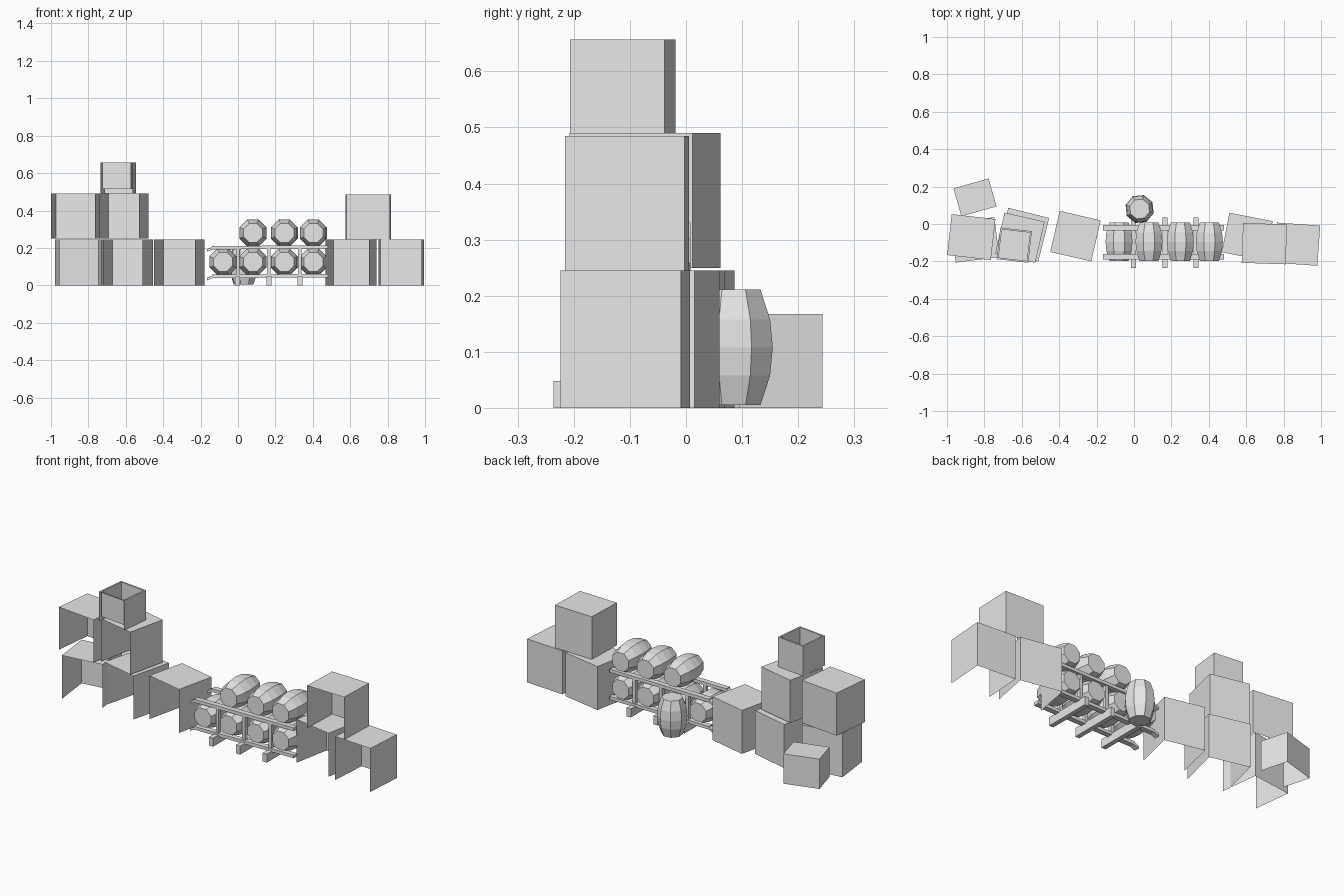
import bpy, bmesh, math
from mathutils import Matrix, Vector

if "Cube" in bpy.data.objects:
    bpy.data.objects.remove(bpy.data.objects["Cube"], do_unlink=True)

grey = bpy.data.materials.new("plain_grey")
grey.use_nodes = True
grey.diffuse_color = (0.8, 0.8, 0.8, 1)
grey.node_tree.nodes["Principled BSDF"].inputs["Base Color"].default_value = (0.8, 0.8, 0.8, 1)


def finish(bm, name, matrix=Matrix()):
    mesh = bpy.data.meshes.new(name)
    bm.to_mesh(mesh)
    bm.free()
    mesh.materials.append(grey)
    obj = bpy.data.objects.new(name, mesh)
    obj.matrix_world = matrix
    bpy.context.collection.objects.link(obj)
    return obj


def add_box(bm, centre, size):
    m = Matrix.Translation(centre) @ Matrix.Diagonal((*size, 1))
    return bmesh.ops.create_cube(bm, size=1, matrix=m)["verts"]


def crate(name, x, y, z, size, turn, wall=0):
    """Crate shell without front and bottom; a wall thickness opens the top and adds a liner."""
    bm = bmesh.new()
    add_box(bm, (0, 0, size[2] / 2), size)
    bm.normal_update()
    open_faces = [f for f in bm.faces if f.normal.y < -0.5 or f.normal.z < -0.5]
    if wall:
        top = max(bm.faces, key=lambda f: f.normal.z)
        bmesh.ops.inset_individual(bm, faces=[top], thickness=wall)
        floor = bmesh.ops.extrude_discrete_faces(bm, faces=[top])["faces"][0]
        bmesh.ops.translate(bm, verts=floor.verts, vec=(0, 0, 0.025 - size[2]))
    bmesh.ops.delete(bm, geom=open_faces, context="FACES")
    place = Matrix.Translation((x, y, z)) @ Matrix.Rotation(math.radians(turn), 4, "Z")
    finish(bm, name, place)


def barrel(name, place):
    """Eight-sided barrel along its local z, centred."""
    bm = bmesh.new()
    rings = []
    for z, r in [(-0.103, 0.055), (-0.05, 0.073), (0, 0.078), (0.05, 0.073), (0.103, 0.055)]:
        angles = [math.pi * (i + 0.5) / 4 for i in range(8)]
        rings.append([bm.verts.new((r * math.cos(a), r * math.sin(a), z)) for a in angles])
    for low, high in zip(rings, rings[1:]):
        for i in range(8):
            j = (i + 1) % 8
            bm.faces.new((low[i], low[j], high[j], high[i]))
    bm.faces.new(rings[0][::-1])
    bm.faces.new(rings[-1])
    finish(bm, name, place)


# Stacked crates on the right
crate("outer_lower_crate", -0.85, -0.085, 0, (0.235, 0.215, 0.245), 7)
crate("middle_lower_crate", -0.592, -0.057, 0, (0.225, 0.24, 0.245), -14)
crate("inner_lower_crate", -0.313, -0.065, 0, (0.225, 0.225, 0.245), -13)
crate("outer_upper_crate", -0.87, -0.07, 0.25, (0.235, 0.22, 0.24), -6.5)
crate("middle_upper_crate", -0.61, -0.073, 0.25, (0.22, 0.225, 0.24), -13)
crate("open_top_crate", -0.64, -0.113, 0.49, (0.17, 0.17, 0.167), -6.5, wall=0.013)
crate("small_rear_crate", -0.85, 0.142, 0, (0.195, 0.155, 0.168), 16)

# Stacked crates on the left
crate("left_inner_crate", 0.605, -0.068, 0, (0.235, 0.215, 0.245), -11)
crate("left_outer_crate", 0.873, -0.108, 0, (0.23, 0.215, 0.245), -4)
crate("left_upper_crate", 0.697, -0.105, 0.245, (0.235, 0.213, 0.24), -2)

# Barrels lying on the rack, and one standing behind it
lying = Matrix.Rotation(math.pi / 2, 4, "X")
for row, z, columns in [("lower", 0.125, (-0.08, 0.08, 0.248, 0.403)),
                        ("upper", 0.28, (0.08, 0.248, 0.403))]:
    for i, x in enumerate(columns):
        barrel(f"{row}_barrel_{i + 1}", Matrix.Translation((x, -0.095, z)) @ lying)
barrel("standing_barrel", Matrix.Translation((0.03, 0.08, 0.108)) @ Matrix.Rotation(0.1, 4, "Z"))

# Barrel rack: long rails with drooping ends, posts and cross feet
bm = bmesh.new()
for y in (-0.175, -0.02):
    for z in (0.052, 0.205):
        bar = add_box(bm, (0.17, y, z), (0.62, 0.03, 0.018))
        for v in bar:
            if v.co.x < 0:
                v.co.z -= 0.004
        tip = add_box(bm, (-0.15, y, z - 0.006), (0.03, 0.03, 0.014))
        for v in tip:
            if v.co.x < -0.15:
                v.co.z -= 0.012
    for x in (0, 0.165, 0.33):
        add_box(bm, (x, y, 0.125), (0.018, 0.02, 0.15))
for x in (0, 0.168, 0.335):
    add_box(bm, (x - 0.003, -0.1, 0.024), (0.026, 0.272, 0.048))
finish(bm, "barrel_rack")
